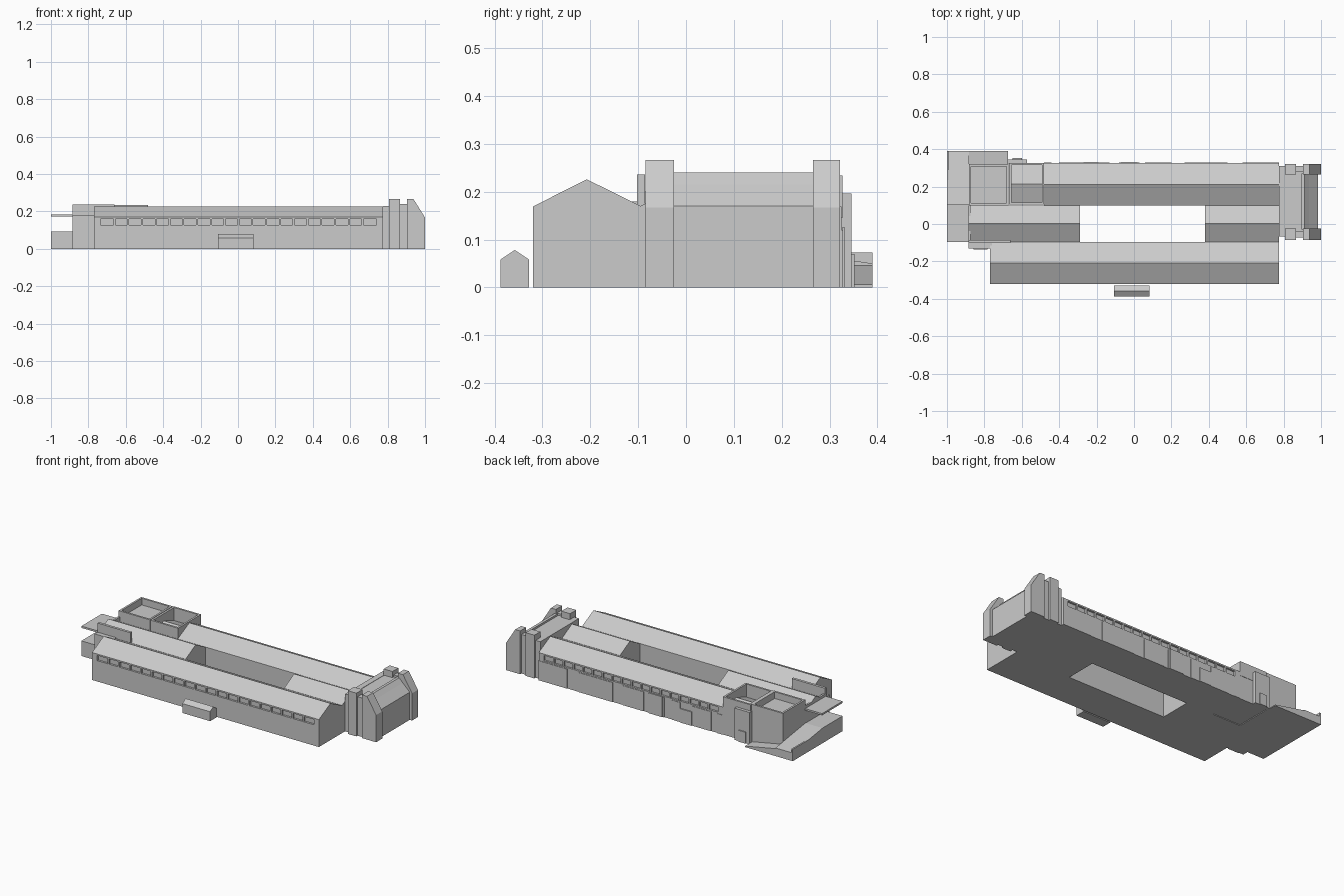
import bpy, bmesh
from mathutils import Vector

if "Cube" in bpy.data.objects:
    bpy.data.objects.remove(bpy.data.objects["Cube"])


def prism(name, pts, a, b, axis):
    """Extrude a profile: axis 'x' takes (y,z), 'y' takes (x,z), 'z' takes (x,y)."""
    put = {'x': lambda p, t: (t, p[0], p[1]),
           'y': lambda p, t: (p[0], t, p[1]),
           'z': lambda p, t: (p[0], p[1], t)}[axis]
    bm = bmesh.new()
    face = bm.faces.new([bm.verts.new(put(p, a)) for p in pts])
    ext = bmesh.ops.extrude_face_region(bm, geom=[face])
    move = Vector(put((0, 0), b - a))
    bmesh.ops.translate(bm, vec=move, verts=[v for v in ext['geom'] if isinstance(v, bmesh.types.BMVert)])
    bmesh.ops.recalc_face_normals(bm, faces=bm.faces[:])
    me = bpy.data.meshes.new(name)
    bm.to_mesh(me)
    bm.free()
    ob = bpy.data.objects.new(name, me)
    bpy.context.collection.objects.link(ob)
    return ob


def box(name, x0, x1, y0, y1, z0, z1):
    return prism(name, [(x0, y0), (x1, y0), (x1, y1), (x0, y1)], z0, z1, 'z')


def gable(name, x0, x1, y0, y1, eave, ridge):
    return prism(name, [(y0, 0), (y1, 0), (y1, eave), ((y0 + y1) / 2, ridge), (y0, eave)], x0, x1, 'x')


def parapet(name, x0, x1, y0, y1, z0, z1, t=0.012):
    box(name + "_south", x0, x1, y0, y0 + t, z0, z1)
    box(name + "_north", x0, x1, y1 - t, y1, z0, z1)
    box(name + "_west", x0, x0 + t, y0 + t, y1 - t, z0, z1)
    box(name + "_east", x1 - t, x1, y0 + t, y1 - t, z0, z1)


def long_wing(name, x0, x1, outer, inner, bays):
    """Gabled hall with a recessed window band under the outer eave."""
    s = 1 if inner > outer else -1
    deep = outer + s * 0.012
    mid = (outer + inner) / 2
    prism(name, [(outer, 0), (outer, .128), (deep, .128), (deep, .16), (outer, .16), (outer, .169),
                 (mid, .226), (inner, .17), (inner, 0)], x0, x1, 'x')
    y0, y1 = sorted((outer + s * .001, deep + s * .002))
    for e, (a, b) in enumerate([(x0, x0 + .035), (x1 - .035, x1)]):
        box(f"{name}_band_end_{e}", a, b, min(outer, deep), max(outer, deep), .128, .16)
    step = (x1 - x0 - .07) / bays
    for i in range(1, bays):
        c = x0 + .035 + i * step
        box(f"{name}_mullion_{i}", c - .005, c + .005, y0, y1, .128, .16)


# four ranges round the open courtyard
long_wing("front_wing", -.77, .775, -.32, -.095, 20)
long_wing("back_wing", -.48, .775, .325, .10, 18)
gable("west_cross_wing", -.885, -.29, -.095, .10, .17, .222)
gable("east_cross_wing", .38, .775, -.095, .10, .17, .222)

# free-standing front porch
prism("front_porch", [(-.388, 0), (-.328, 0), (-.328, .058), (-.352, .074), (-.358, .078),
                      (-.364, .074), (-.388, .058)], -.107, .082, 'x')

# back wall panels with door gaps between them
edges = [(-.48, -.44), (-.40, -.27), (-.19, -.13), (-.08, .03), (.06, .20), (.27, .50), (.58, .775)]
for i, (a, b) in enumerate(edges):
    box(f"back_wall_panel_{i}", a, b, .32, .328, 0, .12)
box("back_plinth", -.27, -.19, .32, .332, 0, .085)
box("back_door_frame", -.07, .02, .326, .332, 0, .125)

# east end block with chimneys and sloping gatehouse front
box("east_link", .775, .81, -.066, .31, 0, .23)
box("east_body", .807, .904, -.07, .305, 0, .228)
prism("east_front", [(.895, 0), (.984, 0), (.984, .17), (.936, .215), (.912, .24), (.895, .24)],
      -.03, .27, 'y')
for side, y0, y1 in (("south", -.085, -.025), ("north", .265, .322)):
    box(f"chimney_{side}", .807, .866, y0, y1, 0, .266)
    prism(f"corner_pier_{side}", [(.904, 0), (1, 0), (1, .167), (.938, .266), (.904, .266)], y0, y1, 'y')
    box(f"chimney_link_{side}", .866, .904, y0 + .012, y1 - .012, 0, .24)

# north-west flat-roofed boxes with parapets
box("corner_box", -.883, -.67, .10, .32, 0, .195)
parapet("corner_box_parapet", -.883, -.67, .10, .32, .195, .236)
gable("stair_box", -.665, -.48, .105, .325, .15, .19)
parapet("stair_box_parapet", -.668, -.48, .103, .327, .145, .234)
box("back_annex", -.675, -.572, .32, .346, 0, .196)
box("annex_door", -.65, -.60, .34, .352, 0, .07)

# south-west lobby with raised screen wall
box("lobby", -.885, -.76, -.13, -.09, 0, .18)
box("lobby_door", -.857, -.782, -.135, -.125, 0, .045)
box("screen_wall", -.885, -.66, -.102, -.086, .14, .236)
box("screen_wall_return", -.885, -.873, -.09, .10, .15, .2)

# west terrace, ramps and canopy
box("west_terrace", -1, -.885, -.095, .10, 0, .093)
prism("west_ramp", [(.10, 0), (.39, 0), (.39, .05), (.10, .093)], -1, -.883, 'x')
prism("back_ramp", [(-1, 0), (-.675, 0), (-.675, .006), (-.883, .046), (-1, .05)], .318, .39, 'y')
box("ramp_parapet", -1, -.99, .10, .39, .04, .073)
box("canopy", -1, -.88, -.095, .105, .173, .184)
